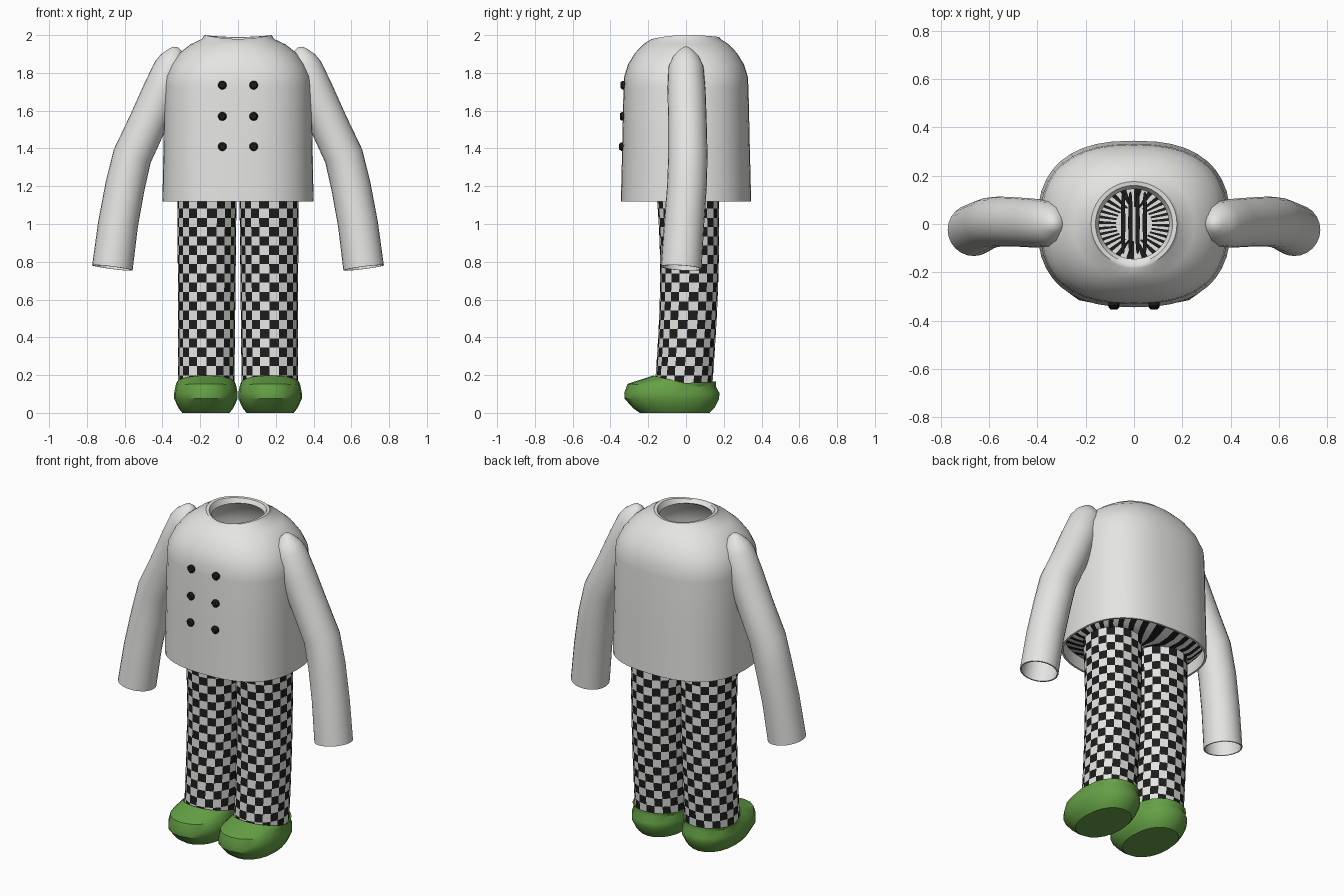
import bpy, bmesh, math
from mathutils import Vector

cube = bpy.data.objects.get("Cube")
if cube:
    bpy.data.objects.remove(cube)


def material(name, rgb):
    m = bpy.data.materials.new(name)
    m.use_nodes = True
    m.diffuse_color = (*rgb, 1)
    m.node_tree.nodes["Principled BSDF"].inputs["Base Color"].default_value = (*rgb, 1)
    return m


WHITE = material("white cloth", (0.78, 0.78, 0.76))
BLACK = material("black", (0.012, 0.012, 0.012))
GREEN = material("green rubber", (0.13, 0.35, 0.06))


def ring(rx, ry, z, n=2.0, segs=40, cx=0, cy=0):
    """Superellipse outline; z may be a function of the unit direction."""
    pts = []
    for i in range(segs):
        a = math.tau * i / segs
        c, s = math.cos(a), math.sin(a)
        x = math.copysign(abs(c) ** (2 / n), c)
        y = math.copysign(abs(s) ** (2 / n), s)
        pts.append(Vector((cx + rx * x, cy + ry * y, z(c, s) if callable(z) else z)))
    return pts


def loft(name, rings, mats, pattern=None, cap_start=False, cap_end=False,
         spot_inset=0, wall=0, angle=40):
    """Skin a stack of rings; pattern(row, column) picks the material slot."""
    bm = bmesh.new()
    rows = [[bm.verts.new(p) for p in r] for r in rings]
    n = len(rows[0])
    for i in range(len(rows) - 1):
        for j in range(n):
            k = (j + 1) % n
            f = bm.faces.new((rows[i][j], rows[i][k], rows[i + 1][k], rows[i + 1][j]))
            f.material_index = pattern(i, j) if pattern else 0
    if cap_start:
        bm.faces.new(rows[0][::-1])
    if cap_end:
        bm.faces.new(rows[-1])
    if spot_inset:
        dark = [f for f in bm.faces if f.material_index == 1]
        rim = bmesh.ops.inset_individual(bm, faces=dark, thickness=spot_inset)
        for f in rim["faces"]:
            f.material_index = 0
    me = bpy.data.meshes.new(name)
    bm.to_mesh(me)
    bm.free()
    for m in mats:
        me.materials.append(m)
    ob = bpy.data.objects.new(name, me)
    bpy.context.collection.objects.link(ob)
    bpy.ops.object.select_all(action='DESELECT')
    ob.select_set(True)
    bpy.context.view_layer.objects.active = ob
    if wall:
        mod = ob.modifiers.new("wall", 'SOLIDIFY')
        mod.thickness = wall
        mod.offset = -1
        bpy.ops.object.modifier_apply(modifier=mod.name)
    bpy.ops.object.shade_smooth_by_angle(angle=math.radians(angle))
    return ob


# Jacket body: open hem, domed shoulders, rolled collar dipping at the front
def collar(top):
    return lambda c, s: top - (0.02 if s < 0 else 0.01) * s * s


loft("jacket_body", [
    ring(0.40, 0.345, 1.12, 2.5),
    ring(0.395, 0.338, 1.40, 2.5),
    ring(0.39, 0.331, 1.72, 2.5),
    ring(0.384, 0.327, 1.78, 2.5),
    ring(0.355, 0.307, 1.845, 2.4),
    ring(0.31, 0.27, 1.905, 2.3),
    ring(0.25, 0.225, 1.952, 2.15),
    ring(0.19, 0.182, 1.98),
    ring(0.178, 0.176, collar(2.0)),
    ring(0.16, 0.16, collar(1.998)),
    ring(0.145, 0.145, 1.965),
], [WHITE], wall=0.012)

# Double row of buttons
for side, label in ((1, "left"), (-1, "right")):
    for i, z in enumerate((1.735, 1.57, 1.41)):
        y = -0.326 - (1.735 - z) * 0.02
        loft(f"button_{label}_{i + 1}", [
            [Vector((side * 0.083 + p.x, y + d, z + p.y)) for p in ring(r, r, 0, segs=14)]
            for r, d in ((0.022, 0.01), (0.023, -0.012), (0.015, -0.021))
        ], [BLACK], cap_end=True)

# Sleeves: open tubes swept from cuff to rounded shoulder (x, y, z, radius)
SLEEVE = [
    (0.665, -0.025, 0.768, 0.108), (0.635, -0.01, 1.0, 0.106),
    (0.598, 0.005, 1.2, 0.105), (0.56, 0.01, 1.36, 0.104),
    (0.48, 0.008, 1.53, 0.102), (0.405, 0.003, 1.70, 0.101),
    (0.352, 0, 1.83, 0.093), (0.338, 0, 1.885, 0.07),
    (0.332, 0, 1.922, 0.035), (0.33, 0, 1.937, 0.014),
]
for side, label in ((1, "left"), (-1, "right")):
    path = [Vector((side * x, y, z)) for x, y, z, r in SLEEVE]
    rings = []
    for i, p in enumerate(path):
        t = (path[min(i + 1, len(path) - 1)] - path[max(i - 1, 0)]).normalized()
        u = Vector((0, 1, 0)).cross(t).normalized()
        v = t.cross(u)
        r = SLEEVE[i][3]
        rings.append([p + u * q.x + v * q.y for q in ring(r, r, 0, segs=24)])
    loft(f"sleeve_{label}", rings, [WHITE], cap_end=True, wall=0.008)

# Trouser legs with a checked pattern
ROWS, COLS = 20, 20
for side, label in ((1, "left"), (-1, "right")):
    rings = []
    for i in range(ROWS + 1):
        t = i / ROWS
        rings.append(ring(0.149 + 0.007 * t, 0.152 + 0.012 * t ** 3, 0.15 + 0.98 * t, 2.15,
                          COLS, side * (0.168 - 0.004 * t),
                          -0.012 + 0.03 * math.sin(t * 2.3)))
    loft(f"trouser_leg_{label}", rings, [WHITE, BLACK],
         lambda i, j: (i + j) % 2, spot_inset=0.0035, angle=60)

# Waist flaring out to the jacket lining, with radial stripes
loft("trouser_waist", [
    ring(0.015, 0.01, 1.135, 2, 56),
    ring(0.075, 0.07, 1.135, 2, 56),
    ring(0.30, 0.17, 1.125, 2.2, 56),
    ring(0.345, 0.23, 1.145, 2.4, 56),
    ring(0.383, 0.324, 1.19, 2.5, 56),
], [WHITE, BLACK], lambda i, j: j % 2 if i else 0, cap_start=True)

# Seat seam: narrow dark bands running front to back inside the waist
for i, x in enumerate((-0.045, -0.015, 0.015, 0.045)):
    loft(f"seat_band_{i + 1}", [
        ring(0.009, 0.13, z, 3, 16, x, 0.005) for z in (1.138, 1.144)
    ], [BLACK], cap_end=True)

# Clogs: rounded sole, bulging sides, opening that rises over the instep
for side, label in ((1, "left"), (-1, "right")):
    cx = side * 0.17
    loft(f"clog_{label}", [
        ring(0.125, 0.185, 0.0, 2.2, 20, cx, -0.06),
        ring(0.145, 0.215, 0.025, 2.2, 20, cx, -0.065),
        ring(0.168, 0.25, 0.075, 2.2, 20, cx, -0.075),
        ring(0.168, 0.252, 0.105, 2.2, 20, cx, -0.075),
        ring(0.16, 0.235, lambda c, s: 0.145 - 0.008 * s, 2.2, 20, cx, -0.075),
        ring(0.156, 0.167, lambda c, s: 0.158 + 0.04 * max(-s, 0) + 0.008 * max(s, 0),
             2.1, 20, cx, -0.007),
        ring(0.14, 0.145, 0.15, 2.1, 20, cx, -0.007),
    ], [GREEN], cap_start=True, cap_end=True, angle=35)
